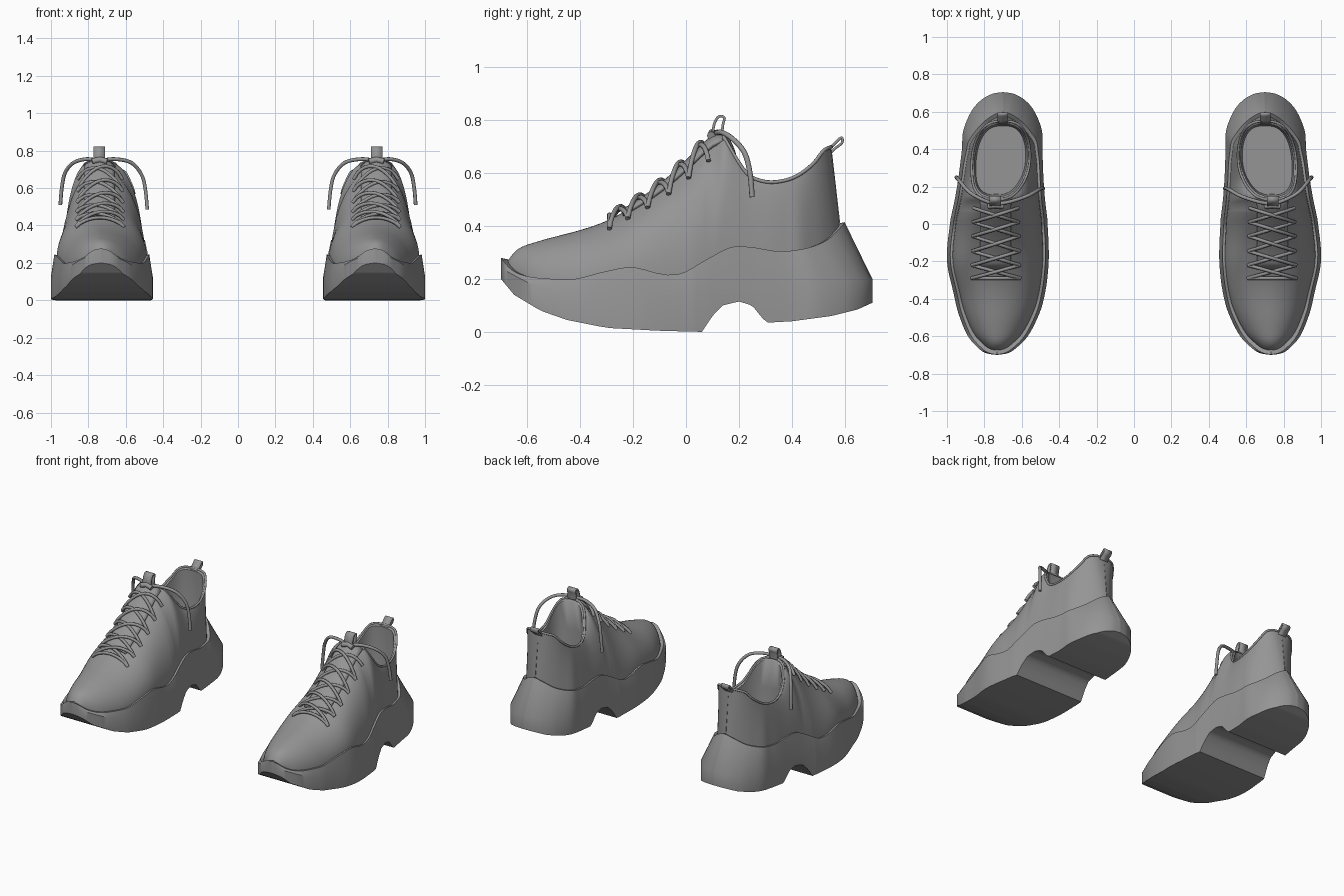
import bpy
import bmesh
import math

cube = bpy.data.objects.get("Cube")
if cube:
    bpy.data.objects.remove(cube, do_unlink=True)

grey = bpy.data.materials.new("mid grey")
grey.use_nodes = True
grey.diffuse_color = (0.3, 0.3, 0.3, 1)
grey.node_tree.nodes["Principled BSDF"].inputs["Base Color"].default_value = (0.3, 0.3, 0.3, 1)


def spline(points, steps):
    """Smooth curve through the given points."""
    out = []
    last = len(points) - 1
    for i in range(last):
        quad = [points[max(i - 1, 0)], points[i], points[i + 1], points[min(i + 2, last)]]
        for s in range(steps):
            t = s / steps
            out.append(tuple(
                b + t * ((c - a) / 2 + t * (a - 2.5 * b + 2 * c - d / 2 + t * (1.5 * (b - c) + (d - a) / 2)))
                for a, b, c, d in zip(*quad)))
    return out + [points[-1]]


def lookup(table, smooth=True):
    """Function y -> value from a short list of pairs."""
    pts = spline(table, 8) if smooth else table

    def value(y):
        if y <= pts[0][0]:
            return pts[0][1]
        for (a, va), (b, vb) in zip(pts, pts[1:]):
            if y <= b:
                return va + (vb - va) * (y - a) / max(b - a, 1e-6)
        return pts[-1][1]
    return value


def lerp(a, b, t):
    return a + (b - a) * t


# Outline and height profiles along the shoe
outline = spline([(-.70, 0), (-.69, .06), (-.66, .105), (-.6, .16), (-.5, .208), (-.4, .238),
                  (-.2, .272), (0, .261), (.06, .253), (.14, .24), (.24, .228), (.31, .222),
                  (.4, .215), (.5, .21), (.6, .17), (.66, .12), (.695, .06), (.705, 0)], 5)
centre = lookup([(-.7, .733), (-.4, .72), (-.2, .728), (0, .723), (.4, .705), (.7, .70)])
sole_low = lookup([(-.70, .2), (-.65, .14), (-.55, .08), (-.45, .045), (-.3, .015), (-.1, .004),
                   (.06, 0), (.1, .06), (.14, .1), (.2, .115), (.25, .1), (.29, .05),
                   (.31, .035), (.4, .04), (.55, .06), (.65, .085), (.705, .11)], False)
sole_mid = lookup([(-.7, .24), (-.5, .15), (-.2, .12), (.1, .17), (.4, .18), (.7, .2)])
sole_top = lookup([(-.70, .28), (-.66, .235), (-.6, .21), (-.5, .2), (-.42, .2), (-.3, .23),
                   (-.2, .245), (-.1, .22), (-.02, .22), (.08, .275), (.17, .32), (.25, .32),
                   (.35, .305), (.45, .315), (.53, .345), (.58, .39), (.6, .415)])
ridge = lookup([(-.69, .24), (-.64, .31), (-.55, .345), (-.4, .385), (-.3, .42), (-.2, .475),
                (-.1, .545), (0, .635), (.08, .715), (.13, .75)])
collar = lookup([(.13, .75), (.15, .725), (.17, .69), (.2, .64), (.24, .59), (.3, .568),
                 (.36, .57), (.42, .59), (.48, .635), (.52, .685), (.55, .70)])
roundness = lookup([(-.7, 1), (0, .95), (.1, .85), (.3, .5), (.6, .5)])
middle = lookup([(-.7, .733), (-.3, .738), (.1, .74), (.3, .715), (.55, .70)])


def rim(y, half):
    """Top edge of the sole: y and half width, leaning in at the heel."""
    h = min(max((y - .3) / .4, 0), 1)
    h = h * h * (3 - 2 * h)
    return y - .105 * h, max(half * (1 - .12 * h) - .018, 0)


def foot_base(y, half):
    """Lower edge of the upper, tucked inside the rim."""
    y, half = rim(y, half)
    return y * .975, max(half - .012, 0), sole_top(y) - .02


base_half = lookup([foot_base(*p)[:2] for p in outline], False)


def surface(y, off):
    """Height of the closed front of the upper."""
    low = sole_top(y) - .02
    return low + (ridge(y) - low) * math.sqrt(max(1 - (off / base_half(y)) ** 2, 0))


def collar_point(y):
    """Side offset, y and z of the upper's top edge above a base position."""
    if y < .1:
        return 0, y, ridge(y)
    q = min((y - .1) / .479, 1)
    ty = .13 + .42 * q
    return .155 * (2 * math.sqrt(max(q * (1 - q), 0))) ** .7, ty, collar(ty)


def finish(obj, angle):
    obj.data.materials.append(grey)
    bpy.context.collection.objects.link(obj)
    if angle:
        bpy.ops.object.select_all(action='DESELECT')
        bpy.context.view_layer.objects.active = obj
        obj.select_set(True)
        bpy.ops.object.shade_smooth_by_angle(angle=math.radians(angle))
    return obj


def loft(name, grids, side, angle=50, closed=False, thick=0):
    """Skin rows of points into one mesh."""
    bm = bmesh.new()
    for rows in grids:
        verts = [[bm.verts.new((x * side, y, z)) for x, y, z in row] for row in rows]
        for a, b in zip(verts, verts[1:]):
            n = len(a)
            for j in range(n if closed else n - 1):
                k = (j + 1) % n
                bm.faces.new((a[j], a[k], b[k], b[j]))
    bmesh.ops.remove_doubles(bm, verts=bm.verts, dist=.0004)
    bmesh.ops.dissolve_degenerate(bm, edges=bm.edges, dist=.0001)
    bmesh.ops.recalc_face_normals(bm, faces=bm.faces)
    mesh = bpy.data.meshes.new(name)
    bm.to_mesh(mesh)
    bm.free()
    obj = finish(bpy.data.objects.new(name, mesh), angle)
    if thick:
        mod = obj.modifiers.new("thickness", 'SOLIDIFY')
        mod.thickness = thick
        mod.offset = 0
    return obj


def cord(name, points, side, radius=.01, cyclic=False):
    """Round cord through the points."""
    data = bpy.data.curves.new(name, 'CURVE')
    data.dimensions = '3D'
    data.bevel_depth = radius
    data.bevel_resolution = 2
    data.use_fill_caps = True
    line = data.splines.new('POLY')
    line.points.add(len(points) - 1)
    for p, (x, y, z) in zip(line.points, points):
        p.co = (x * side, y, z, 1)
    line.use_cyclic_u = cyclic
    line.use_smooth = True
    finish(bpy.data.objects.new(name, data), 0)


def strap(name, x, width, path, side):
    rows = [[(x - width / 2, y, z), (x + width / 2, y, z)] for y, z in spline(path, 4)]
    loft(name, [rows], side, thick=.01)


def build_shoe(label, side):
    # Platform sole with arch and raised toe
    rows = []
    for y, half in outline:
        ty, thalf = rim(y, half)
        ring = [(half, y, sole_low(y)), (half, y, sole_mid(y)), (thalf, ty, sole_top(ty)),
                (max(thalf - .03, 0), ty * .96, sole_top(ty) - .006)]
        rows.append([(centre(y) - h, v, z) for h, v, z in ring]
                    + [(centre(y) + h, v, z) for h, v, z in reversed(ring)])
    loft(label + "_sole", [rows], side, 35, closed=True)

    # Upper walls, then the lining inside the opening
    walls = {-1: [], 1: []}
    lining = []
    edges = {-1: [], 1: []}
    steps = 14
    for station in outline:
        y, half, z = foot_base(*station)
        off, ty, tz = collar_point(y)
        k = roundness(y)
        for s in walls:
            bx, tx = centre(y) + s * half, middle(ty) + s * off
            row = []
            for i in range(steps + 1):
                t = i / steps
                across = lerp(1 - t, math.cos(t * math.pi / 2), k)
                up = lerp(t, math.sin(t * math.pi / 2), k)
                row.append((lerp(tx, bx, across), lerp(y, ty, up), lerp(z, tz, up)))
            walls[s].append(row)
            if y >= .1:
                edges[s].append((tx, ty, tz))
        if y >= .1:
            m = middle(ty)
            inner = [(off, ty, tz), (off * .9, lerp(ty, .34, .08), tz - .01),
                     (off * .92, lerp(ty, .34, .06), lerp(tz, .36, .5)),
                     (off * .85, lerp(ty, .34, .12), .36)]
            lining.append([(m - o, v, w) for o, v, w in inner]
                          + [(m + o, v, w) for o, v, w in reversed(inner)])
    # front lip of the opening joins both walls to the lining
    tip = (middle(.13), .13, .75)
    lining.insert(0, [tip, (tip[0], .15, .735), (tip[0], .15, .55), (tip[0], .16, .36)]
                  + [(tip[0], .16, .36), (tip[0], .15, .55), (tip[0], .15, .735), tip])
    loft(label + "_upper", [walls[-1], walls[1], lining], side, 60)
    cord(label + "_collar_piping", [tip] + edges[-1] + edges[1][::-1], side, .007, True)

    # Tongue and pull tabs
    tongue = []
    for i in range(11):
        y = -.24 + .038 * i
        tongue.append([(.74 + .02 * j, y, surface(y, .02 * j) + .006) for j in range(-4, 5)])
    loft(label + "_tongue", [tongue], side, thick=.014)
    strap(label + "_tongue_tab", .742, .06,
          [(.10, .745), (.108, .79), (.125, .815), (.145, .81), (.14, .785), (.135, .745)], side)
    strap(label + "_heel_tab", .702, .055,
          [(.54, .69), (.565, .715), (.588, .735), (.59, .715), (.565, .695), (.55, .68)], side)

    # Criss-cross lacing
    eyelets = [-.29, -.22, -.145, -.065, .01, .085]

    def lace(name, y0, y1, direction, lift):
        pts = []
        for i in range(13):
            t = i / 12
            y = lerp(y0, y1, t)
            off = direction * lerp(-1, 1, t) * lerp(.13, .12, (y + .29) / .38)
            pts.append((.738 + off, y, surface(y, off) + lift * math.sin(math.pi * t) ** .5 + .004))
        cord(name, pts, side, .0095)

    lace(label + "_lace_bar", eyelets[0], eyelets[0], 1, .014)
    for i, (a, b) in enumerate(zip(eyelets, eyelets[1:])):
        lace(f"{label}_lace_{i}_inner", a, b, 1, .016)
        lace(f"{label}_lace_{i}_outer", a, b, -1, .026)

    # Loose lace ends and knot
    knot = (.74, .105, .745)
    cord(label + "_lace_end_inner", spline([knot, (.66, .12, .755), (.57, .15, .735), (.515, .18, .67),
                                            (.495, .19, .59), (.485, .19, .485)], 6), side)
    cord(label + "_lace_end_outer", spline([knot, (.81, .13, .755), (.88, .17, .735), (.925, .22, .68),
                                            (.942, .242, .6), (.95, .25, .51)], 6), side)
    cord(label + "_lace_knot", [(.70, .095, .742), (.74, .1, .752), (.78, .095, .742)], side, .016)


build_shoe("left", 1)
build_shoe("right", -1)
